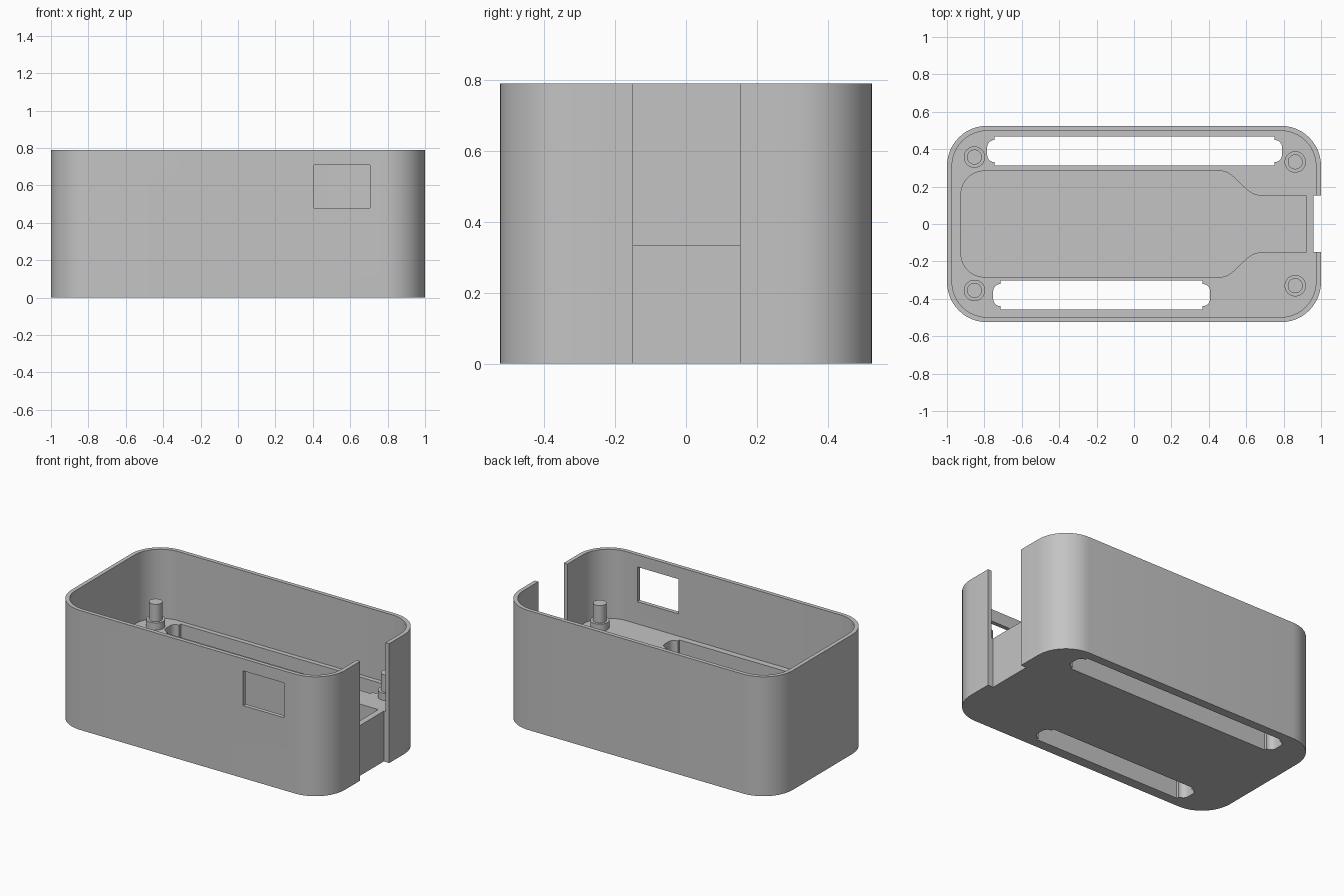
import bpy, bmesh, math

old = bpy.data.objects.get("Cube")
if old:
    bpy.data.objects.remove(old, do_unlink=True)

grey = bpy.data.materials.new("light_grey_plastic")
grey.use_nodes = True
grey.diffuse_color = (0.55, 0.55, 0.55, 1)
grey.node_tree.nodes["Principled BSDF"].inputs["Base Color"].default_value = grey.diffuse_color

HEIGHT, FLOOR, WALL, CORNER = 0.79, 0.333, 0.027, 0.215


def arc(cx, cy, r, start, steps=12):
    """Quarter circle, counterclockwise from the start angle."""
    return [(cx + r * math.cos(math.radians(start + 90 * i / steps)),
             cy + r * math.sin(math.radians(start + 90 * i / steps)))
            for i in range(steps + 1)]


def rounded_rect(hx, hy, r):
    return (arc(hx - r, hy - r, r, 0) + arc(r - hx, hy - r, r, 90)
            + arc(r - hx, r - hy, r, 180) + arc(hx - r, r - hy, r, 270))


def rect(x0, x1, y0, y1):
    return [(x0, y0), (x1, y0), (x1, y1), (x0, y1)]


def prism(name, outline, z0, z1):
    bm = bmesh.new()
    face = bm.faces.new([bm.verts.new((x, y, z0)) for x, y in outline])
    top = bmesh.ops.extrude_face_region(bm, geom=[face])["geom"]
    bmesh.ops.translate(bm, vec=(0, 0, z1 - z0),
                        verts=[v for v in top if isinstance(v, bmesh.types.BMVert)])
    bmesh.ops.recalc_face_normals(bm, faces=bm.faces)
    mesh = bpy.data.meshes.new(name)
    bm.to_mesh(mesh)
    bm.free()
    mesh.materials.append(grey)
    ob = bpy.data.objects.new(name, mesh)
    bpy.context.collection.objects.link(ob)
    return ob


def activate(ob):
    bpy.ops.object.select_all(action='DESELECT')
    ob.select_set(True)
    bpy.context.view_layer.objects.active = ob


def cut(ob, cutter):
    mod = ob.modifiers.new("cut", 'BOOLEAN')
    mod.operation, mod.solver, mod.object = 'DIFFERENCE', 'EXACT', cutter
    activate(ob)
    bpy.ops.object.modifier_apply(modifier=mod.name)
    bpy.data.objects.remove(cutter, do_unlink=True)


def slot_outline(cx, cy, half_len):
    """Long slot with narrower rounded tabs at both ends."""
    hw, tab, r, reach = 0.077, 0.059, 0.038, 0.04
    end = half_len + reach
    right = ([(half_len, -hw), (half_len, -tab)] + arc(end - r, r - tab, r, 270, 6)
             + arc(end - r, tab - r, r, 0, 6) + [(half_len, tab), (half_len, hw)])
    return [(cx + x, cy + y) for x, y in right + [(-x, -y) for x, y in right]]


def pocket_outline():
    """Wide compartment easing into a narrow neck."""
    wide, neck, left, tip, r = 0.283, 0.153, -0.925, 0.92, 0.125
    upper = [(tip, neck)]
    for i in range(13):
        t = i / 12
        upper.append((0.665 - 0.195 * t, neck + (wide - neck) * t * t * (3 - 2 * t)))
    upper += arc(left + r, wide - r, r, 90)
    return upper + [(x, -y) for x, y in reversed(upper)]


# Case body with its recesses and openings
case = prism("case_body", rounded_rect(1, 0.525, CORNER), 0, HEIGHT)
cut(case, prism("cavity", rounded_rect(1 - WALL, 0.525 - WALL, CORNER - WALL), FLOOR, 1))
cut(case, prism("pocket", pocket_outline(), 0.035, 0.5))
cut(case, prism("back_slot", slot_outline(0.003, 0.39, 0.748), -0.1, 0.5))
cut(case, prism("front_slot", slot_outline(-0.173, -0.38, 0.54), -0.1, 0.5))
cut(case, prism("end_notch", rect(0.96, 1.1, -0.15, 0.153), -0.1, 1))
cut(case, prism("window", rect(0.405, 0.705, -0.6, -0.45), 0.48, 0.71))
activate(case)
bpy.ops.object.shade_smooth_by_angle(angle=math.radians(30))

# Mounting posts: a wide collar carrying a thin pin
for label, x, y in (("back_right", -0.853, 0.358), ("front_right", -0.853, -0.355),
                    ("back_left", 0.862, 0.332), ("front_left", 0.862, -0.33)):
    for part, r, z0, z1 in (("collar", 0.057, FLOOR - 0.01, 0.38),
                            ("pin", 0.04, 0.37, 0.495)):
        outline = [(x + px, y + py) for px, py in rounded_rect(r, r, r)]
        # Drop the doubled points where the quarter arcs meet
        outline = [p for i, p in enumerate(outline) if i % 13 != 12]
        post = prism(f"{label}_post_{part}", outline, z0, z1)
        activate(post)
        bpy.ops.object.shade_smooth_by_angle(angle=math.radians(30))
